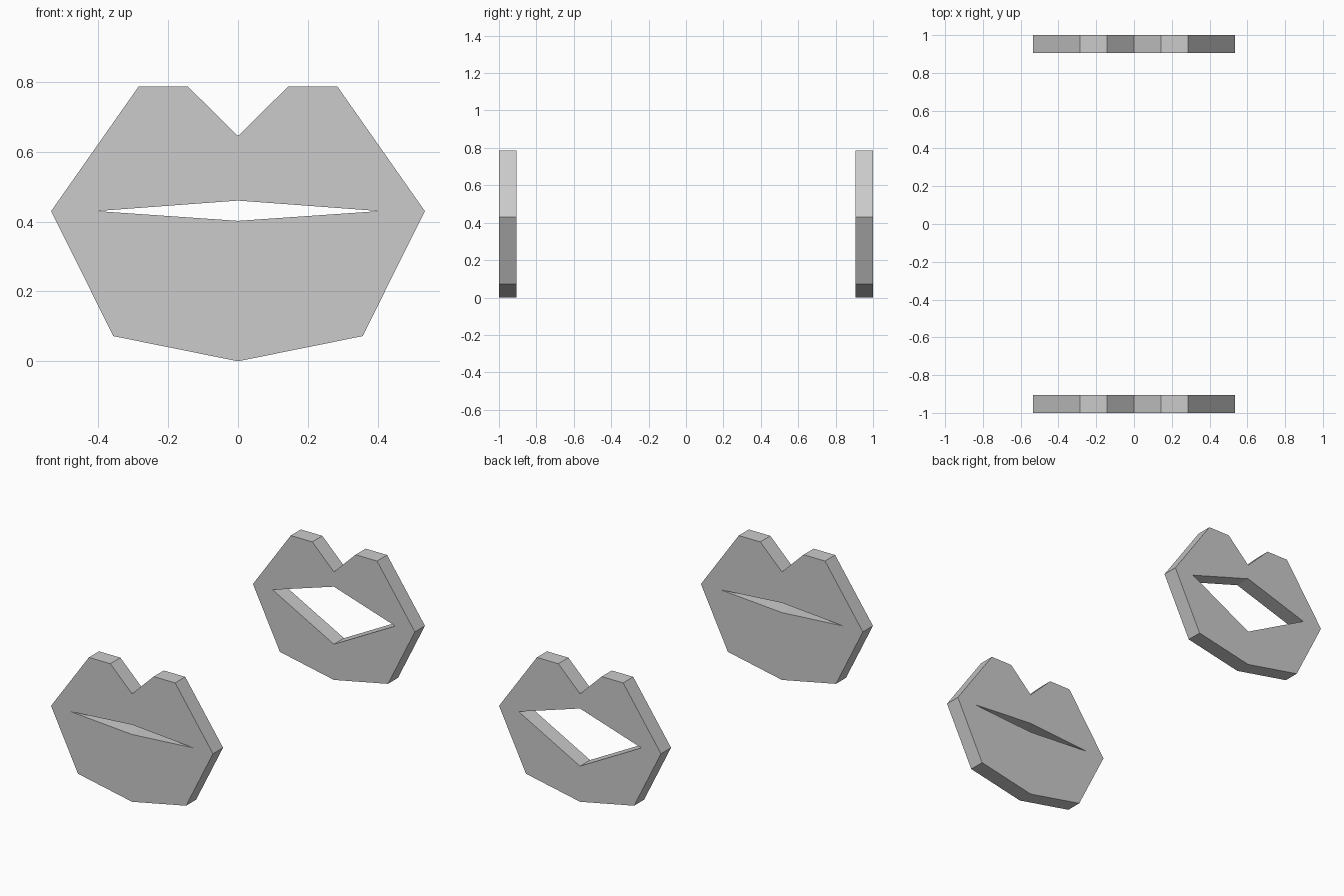
import bpy
import bmesh
from mathutils import Vector

cube = bpy.data.objects.get("Cube")
if cube:
    bpy.data.objects.remove(cube, do_unlink=True)

grey = bpy.data.materials.new("light grey")
grey.use_nodes = True
colour = (0.6, 0.6, 0.6, 1)
grey.diffuse_color = colour
grey.node_tree.nodes["Principled BSDF"].inputs["Base Color"].default_value = colour

THICK = 0.095
CORNER_Z = 0.43

# Outer half outlines (x, z) from the mouth corner to the centre line
UPPER = [(0.535, CORNER_Z), (0.285, 0.786), (0.143, 0.786), (0, 0.645)]
LOWER = [(0.535, CORNER_Z), (0.357, 0.072), (0, 0)]


def mirrored(half):
    """Complete a half outline that ends on the centre line."""
    return half + [(-x, z) for x, z in reversed(half[:-1])]


def make_lips(name, y_front, open_top, open_bottom):
    """Flat lips with a diamond opening, extruded backwards."""
    bm = bmesh.new()
    found = {}

    def vert(p):
        if p not in found:
            found[p] = bm.verts.new((p[0], y_front, p[1]))
        return found[p]

    # Upper and lower lip share the seams at the mouth corners
    for outline, middle in ((UPPER, open_top), (LOWER, open_bottom)):
        inner = [(-0.405, CORNER_Z), (0, middle), (0.405, CORNER_Z)]
        bm.faces.new([vert(p) for p in mirrored(outline) + inner])

    # Thickness
    result = bmesh.ops.extrude_face_region(bm, geom=bm.faces[:], use_keep_orig=True)
    moved = [g for g in result["geom"] if isinstance(g, bmesh.types.BMVert)]
    bmesh.ops.translate(bm, verts=moved, vec=Vector((0, THICK, 0)))
    bmesh.ops.recalc_face_normals(bm, faces=bm.faces[:])

    mesh = bpy.data.meshes.new(name)
    bm.to_mesh(mesh)
    bm.free()
    mesh.materials.append(grey)
    obj = bpy.data.objects.new(name, mesh)
    bpy.context.collection.objects.link(obj)
    return obj


make_lips("closed_lips", -1, 0.46, 0.402)
make_lips("open_lips", 1 - THICK, 0.557, 0.213)
